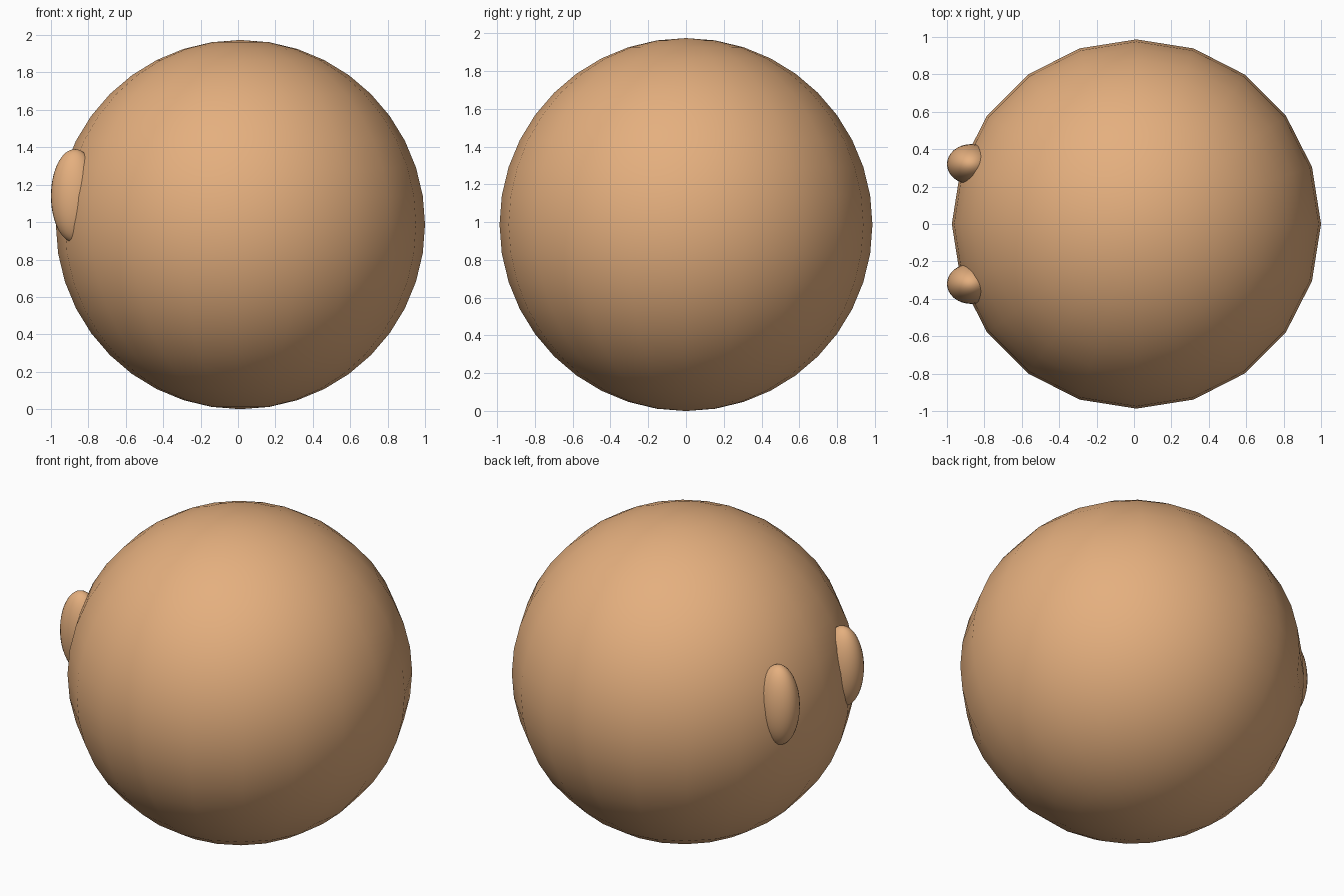
import bpy

if "Cube" in bpy.data.objects:
    bpy.data.objects.remove(bpy.data.objects["Cube"])

skin = bpy.data.materials.new("tan")
skin.diffuse_color = (0.78, 0.43, 0.21, 1)
skin.use_nodes = True
skin.node_tree.nodes["Principled BSDF"].inputs["Base Color"].default_value = skin.diffuse_color


def ball(name, center, radii, segments, rings):
    bpy.ops.mesh.primitive_uv_sphere_add(segments=segments, ring_count=rings, radius=1, location=center)
    obj = bpy.context.object
    obj.name = name
    obj.scale = radii
    bpy.ops.object.transform_apply(location=False, rotation=False, scale=True)
    bpy.ops.object.shade_smooth()
    obj.data.materials.append(skin)
    return obj


# Round body, 20 sides
R = 0.987
ball("body", (0.013, 0, R), (R, R, R), 20, 20)

# Pair of tall oval eyes on the -x side
for side, y in (("front", -0.32), ("back", 0.32)):
    ball("eye_" + side, (-0.872, y, 1.14), (0.128, 0.107, 0.25), 32, 24)
